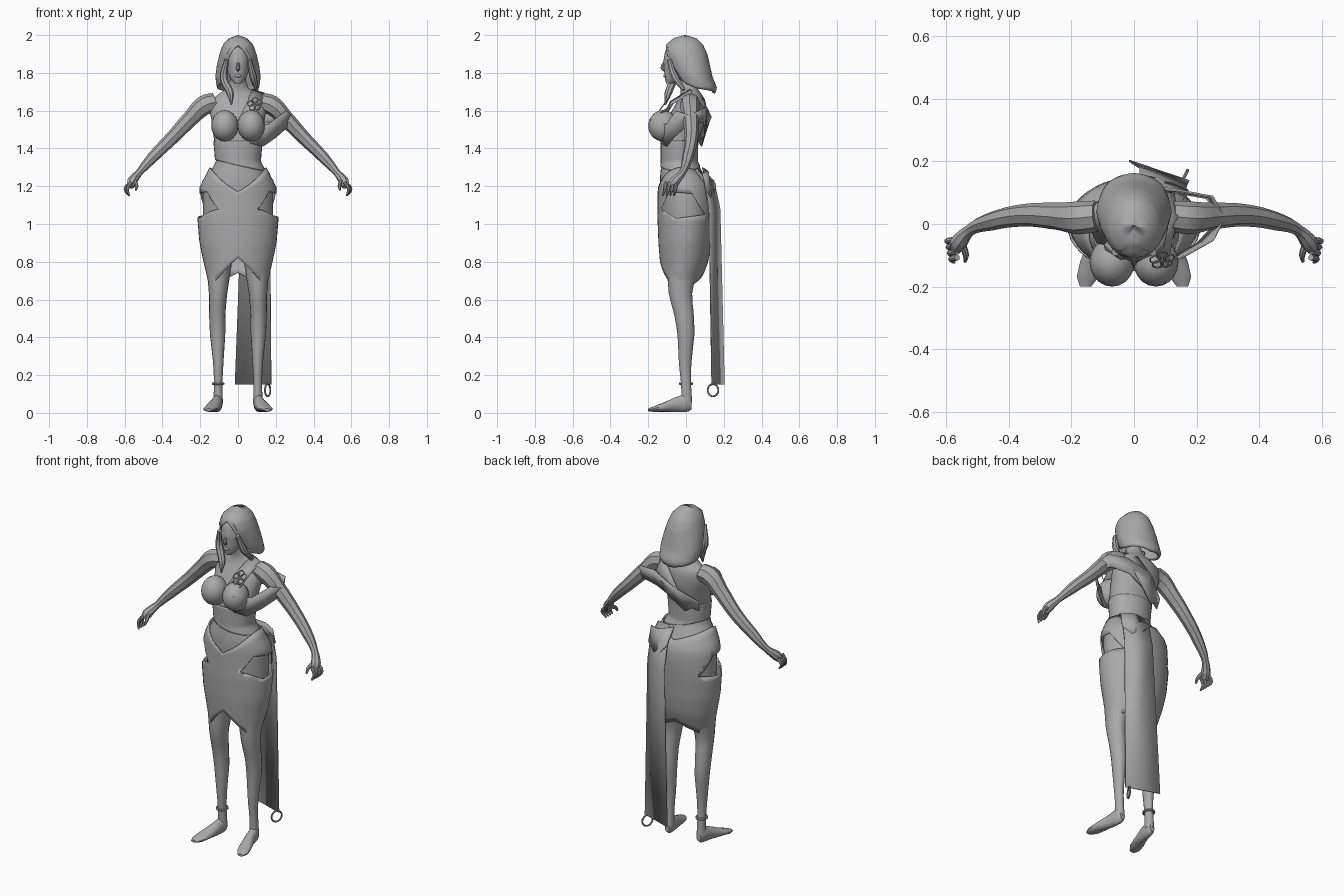
import bpy, bmesh
from math import sin, cos, pi, radians, degrees
from mathutils import Matrix, Vector

default = bpy.data.objects.get("Cube")
if default:
    bpy.data.objects.remove(default)

grey = bpy.data.materials.new("soft grey")
grey.use_nodes = True
tone = (0.4, 0.4, 0.4, 1)
grey.diffuse_color = tone
grey.node_tree.nodes["Principled BSDF"].inputs["Base Color"].default_value = tone
SIDES = (("right", -1), ("left", 1))


def finish(name, mesh, angle=40):
    """Link a mesh as a smooth shaded grey part."""
    mesh.materials.clear()
    mesh.materials.append(grey)
    mesh.shade_smooth()
    mesh.set_sharp_from_angle(angle=radians(angle))
    part = bpy.data.objects.new(name, mesh)
    bpy.context.collection.objects.link(part)
    return part


def from_bmesh(name, bm, angle=40):
    bmesh.ops.recalc_face_normals(bm, faces=bm.faces)
    mesh = bpy.data.meshes.new(name)
    bm.to_mesh(mesh)
    bm.free()
    return finish(name, mesh, angle)


def lookup(table, key):
    """Interpolate a table whose rows start with a rising key."""
    if key <= table[0][0]:
        return table[0][1:]
    for low, high in zip(table, table[1:]):
        if key <= high[0]:
            t = (key - low[0]) / (high[0] - low[0])
            return [a + (b - a) * t for a, b in zip(low[1:], high[1:])]
    return table[-1][1:]


def thicken(part, amount):
    solid = part.modifiers.new("thickness", "SOLIDIFY")
    solid.thickness = amount
    solid.offset = -1


def shell(name, profile, bottom, top, rows=14, sides=28, thickness=0, grow=0, turn=None):
    """Loft ellipses (height, centre x, centre y, radius x, radius y).
    Bottom and top are functions of the angle, which is zero at the front."""
    bm = bmesh.new()
    rings = []
    for row in range(rows + 1):
        ring = []
        for side in range(sides):
            a = 2 * pi * side / sides
            z = bottom(a) + (top(a) - bottom(a)) * row / rows
            cx, cy, rx, ry = lookup(profile, z)
            ring.append(bm.verts.new((cx + (rx + grow) * sin(a), cy - (ry + grow) * cos(a), z)))
        rings.append(ring)
    for low, high in zip(rings, rings[1:]):
        for i in range(sides):
            j = (i + 1) % sides
            bm.faces.new((low[i], low[j], high[j], high[i]))
    if not thickness:
        bm.faces.new(rings[0][::-1])
        bm.faces.new(rings[-1])
    if turn:
        bm.transform(turn)
    part = from_bmesh(name, bm)
    if thickness:
        thicken(part, thickness)
    return part


def solid(name, profile, **options):
    ends = profile[0][0], profile[-1][0]
    return shell(name, profile, lambda a: ends[0], lambda a: ends[1], **options)


def tube(name, points, closed=False, steps=5):
    """Round tube through points (x, y, z, radius)."""
    curve = bpy.data.curves.new(name, "CURVE")
    curve.dimensions = "3D"
    curve.bevel_depth = 1
    curve.bevel_resolution = 2
    curve.resolution_u = steps
    curve.use_fill_caps = True
    spline = curve.splines.new("BEZIER")
    spline.use_cyclic_u = closed
    spline.bezier_points.add(len(points) - 1)
    for knot, (x, y, z, r) in zip(spline.bezier_points, points):
        knot.co, knot.radius = (x, y, z), r
        knot.handle_left_type = knot.handle_right_type = "AUTO"
    temp = bpy.data.objects.new(name, curve)
    bpy.context.collection.objects.link(temp)
    graph = bpy.context.evaluated_depsgraph_get()
    mesh = bpy.data.meshes.new_from_object(temp.evaluated_get(graph))
    bpy.data.objects.remove(temp)
    return finish(name, mesh)


def loop(name, centre, u, v, wire=0.004, sides=8):
    """Closed wire loop spanned by two axis vectors."""
    c, u, v = Vector(centre), Vector(u), Vector(v)
    spots = [c + u * cos(2 * pi * i / sides) + v * sin(2 * pi * i / sides) for i in range(sides)]
    return tube(name, [(*p, wire) for p in spots], True, 3)


def ribbon(name, upper, lower, thickness=0.006):
    """Cloth strip between two matching edges."""
    bm = bmesh.new()
    a, b = ([bm.verts.new(p) for p in edge] for edge in (upper, lower))
    for i in range(len(a) - 1):
        bm.faces.new((a[i], a[i + 1], b[i + 1], b[i]))
    part = from_bmesh(name, bm)
    thicken(part, thickness)
    return part


def ball(name, centre, size, detail=20):
    bm = bmesh.new()
    bmesh.ops.create_uvsphere(bm, u_segments=detail, v_segments=detail // 2, radius=1)
    bm.transform(Matrix.Translation(centre) @ Matrix.Diagonal((*size, 1)))
    return from_bmesh(name, bm, 60)


# Torso and neck, with hips hidden under the skirt
body = [(0.85, 0, 0, 0.16, 0.11), (1.04, 0, 0, 0.185, 0.13), (1.17, 0, 0, 0.185, 0.137),
        (1.25, 0, -0.02, 0.16, 0.118), (1.33, 0, -0.035, 0.116, 0.094), (1.43, 0, -0.035, 0.125, 0.095),
        (1.52, 0, -0.01, 0.135, 0.105), (1.6, 0, 0.015, 0.15, 0.09), (1.66, 0, 0.03, 0.14, 0.07),
        (1.7, 0, 0.025, 0.085, 0.05), (1.73, 0, 0.01, 0.045, 0.042), (1.82, 0, -0.02, 0.04, 0.04)]
solid("torso", body, rows=30)
shell("corset", body, lambda a: 1.31 - 0.03 * sin(a), lambda a: 1.44, thickness=0.005, grow=0.005)
for side, s in SIDES:
    ball(side + "_bust", (0.07 * s, -0.122, 1.52), (0.072, 0.078, 0.083))

# Skirt with pointed hem, dipped waistline and hip openings
skirt_profile = [(0.66, 0, -0.03, 0.15, 0.095), (0.8, 0, -0.01, 0.183, 0.128), (0.9, 0, -0.006, 0.204, 0.14),
                 (1.03, 0, -0.003, 0.215, 0.148), (1.12, 0, 0, 0.205, 0.15), (1.2, 0, -0.003, 0.203, 0.147),
                 (1.26, 0, -0.02, 0.17, 0.127), (1.32, 0, -0.03, 0.14, 0.108)]
skirt = shell("skirt", skirt_profile,
              lambda a: 0.66 + (0.16 if cos(a) > 0 else 0.08) * (1 - abs(sin(a))),
              lambda a: 1.3 - (0.13 if cos(a) > 0 else 0.06) * (1 - abs(sin(a))),
              rows=18, sides=40, thickness=0.008)
bm = bmesh.new()
outline = [(-0.13, 1.08), (-0.09, 1.17), (0.03, 1.16), (0.1, 1.05), (-0.05, 1.03)]
opening = bm.faces.new([bm.verts.new((-1, y, z)) for y, z in outline])
pushed = bmesh.ops.extrude_face_region(bm, geom=[opening])["geom"]
bmesh.ops.translate(bm, vec=(2, 0, 0), verts=[v for v in pushed if isinstance(v, bmesh.types.BMVert)])
cutter = from_bmesh("hip_opening_cutter", bm)
cutter.hide_render = True
cut = skirt.modifiers.new("hip openings", "BOOLEAN")
cut.operation, cut.object = "DIFFERENCE", cutter
baked = bpy.data.meshes.new_from_object(skirt.evaluated_get(bpy.context.evaluated_depsgraph_get()))
skirt.modifiers.clear()
skirt.data = baked
bpy.data.objects.remove(cutter)

# Head, face and hair
solid("head", [(1.745, 0, -0.085, 0.018, 0.02), (1.765, 0, -0.067, 0.038, 0.045), (1.8, 0, -0.045, 0.055, 0.07),
               (1.86, 0, -0.032, 0.067, 0.088), (1.92, 0, -0.02, 0.066, 0.09), (1.97, 0, -0.01, 0.04, 0.06)], rows=16)
tube("nose", [(0, -0.112, 1.86, 0.007), (0, -0.124, 1.825, 0.01), (0, -0.11, 1.812, 0.007)])
ball("lips", (0, -0.108, 1.785), (0.02, 0.012, 0.01), 12)
hairline = [(0, 1.95), (25, 1.905), (36, 1.82), (50, 1.745), (90, 1.715), (180, 1.69)]
shell("hair", [(1.68, 0, 0.11, 0.07, 0.04), (1.72, 0, 0.065, 0.112, 0.1), (1.78, 0, 0.04, 0.12, 0.1),
               (1.84, 0, 0.02, 0.112, 0.107), (1.9, 0, 0, 0.098, 0.113), (1.95, 0, -0.008, 0.08, 0.098),
               (1.985, 0, -0.005, 0.045, 0.06), (2, 0, -0.005, 0.002, 0.002)],
      lambda a: lookup(hairline, degrees(min(a, 2 * pi - a)))[0], lambda a: 2,
      rows=18, sides=40, thickness=0.015)
tube("right_lock", [(-0.06, -0.09, 1.87, 0.012), (-0.075, -0.07, 1.77, 0.022),
                    (-0.04, -0.095, 1.69, 0.02), (-0.035, -0.11, 1.63, 0.004)])
tube("left_lock", [(0.06, -0.09, 1.87, 0.012), (0.08, -0.06, 1.78, 0.02), (0.1, -0.01, 1.71, 0.01)])

# Limbs, mirrored
foot_turn = Matrix.Rotation(pi / 2, 4, "X")
for side, s in SIDES:
    solid(side + "_leg", [(z, x * s, y, rx, ry) for z, x, y, rx, ry in (
        (0.05, 0.105, 0.005, 0.025, 0.028), (0.16, 0.105, 0, 0.022, 0.026), (0.25, 0.104, -0.005, 0.026, 0.032),
        (0.42, 0.108, 0, 0.041, 0.045), (0.52, 0.11, -0.01, 0.043, 0.052), (0.62, 0.106, -0.03, 0.047, 0.06),
        (0.8, 0.1, -0.02, 0.069, 0.085), (0.95, 0.095, -0.01, 0.08, 0.1))], rows=20, sides=16)
    solid(side + "_foot", [(t, x * s, h, rx, ry) for t, x, h, rx, ry in (
        (-0.03, 0.105, 0.045, 0.015, 0.025), (-0.01, 0.106, 0.055, 0.026, 0.05), (0.05, 0.115, 0.045, 0.03, 0.04),
        (0.12, 0.135, 0.03, 0.038, 0.024), (0.17, 0.148, 0.02, 0.036, 0.015), (0.2, 0.155, 0.016, 0.018, 0.007))],
        sides=14, turn=foot_turn)
    tube(side + "_arm", [(x * s, y, z, r) for x, y, z, r in (
        (0.12, 0.025, 1.645, 0.05), (0.175, 0.02, 1.63, 0.053), (0.25, 0.025, 1.56, 0.043), (0.35, 0.028, 1.455, 0.036),
        (0.45, 0.01, 1.355, 0.03), (0.525, -0.02, 1.27, 0.019), (0.56, -0.06, 1.225, 0.028), (0.57, -0.08, 1.2, 0.02))])
    for i in range(4):
        y = -0.05 - 0.019 * i
        tube(f"{side}_finger_{i}", [(0.565 * s, y, 1.22, 0.01), ((0.597 - 0.004 * i) * s, y - 0.005, 1.185, 0.009),
                                    (0.575 * s, y - 0.015, 1.15, 0.005)], steps=3)
    tube(side + "_thumb", [(0.55 * s, -0.06, 1.23, 0.012), (0.537 * s, -0.1, 1.205, 0.01),
                           (0.54 * s, -0.12, 1.18, 0.005)], steps=3)
    loop(side + "_earring", (0.075 * s, -0.015, 1.775), (0, 0.014, 0), (0, 0, 0.018), 0.003)
loop("anklet", (-0.105, 0, 0.155), (0.027, 0, 0), (0, 0.031, 0), 0.007)

# Off-shoulder band, shoulder strap and crossing back band
ribbon("arm_band", [(0.06, -0.15, 1.53), (0.16, -0.1, 1.53), (0.25, -0.05, 1.6), (0.287, 0.02, 1.575),
                    (0.25, 0.085, 1.61), (0.14, 0.105, 1.62), (0, 0.13, 1.57), (-0.13, 0.06, 1.48)],
       [(0.06, -0.13, 1.43), (0.13, -0.1, 1.41), (0.2, -0.06, 1.46), (0.275, 0.02, 1.53),
        (0.23, 0.08, 1.54), (0.12, 0.1, 1.53), (0, 0.095, 1.47), (-0.12, 0.045, 1.42)])
ribbon("shoulder_strap", [(-0.01, -0.14, 1.53), (0.05, -0.085, 1.65), (0.075, 0.02, 1.715),
                          (0.055, 0.1, 1.66), (-0.03, 0.125, 1.55), (-0.13, 0.06, 1.46)],
       [(0.1, -0.19, 1.55), (0.12, -0.07, 1.64), (0.14, 0.025, 1.695),
        (0.13, 0.1, 1.62), (0.06, 0.115, 1.51), (-0.05, 0.085, 1.41)])

# Wire flower on the chest
middle = Vector((0.09, -0.115, 1.635))
across, up = Vector((0.95, 0.1, 0.1)), Vector((0, 0.6, 0.8))
for i in range(5):
    a = 2 * pi * i / 5
    spot = middle + (across * sin(a) + up * cos(a)) * 0.024
    loop(f"flower_petal_{i}", spot, across * 0.018, up * 0.018, 0.0025)
loop("flower_heart", middle, across * 0.011, up * 0.011, 0.0025)

# Long back sash with its folded top and hanging ring
ribbon("sash", [(0.03, 0.07, 1.29), (0.02, 0.15, 1.23), (0.02, 0.182, 1.08), (-0.015, 0.205, 0.15)],
       [(0.15, 0.05, 1.29), (0.165, 0.1, 1.22), (0.17, 0.125, 1.08), (0.177, 0.14, 0.15)])
ribbon("sash_fold", [(0.02, 0.09, 1.3), (0.1, 0.12, 1.28), (0.17, 0.09, 1.27)],
       [(0.02, 0.16, 1.21), (0.1, 0.14, 1.12), (0.175, 0.11, 1.18)])
loop("sash_ring", (0.157, 0.143, 0.12), (0.014, 0.028, 0), (0, 0, 0.032), 0.005, 12)
